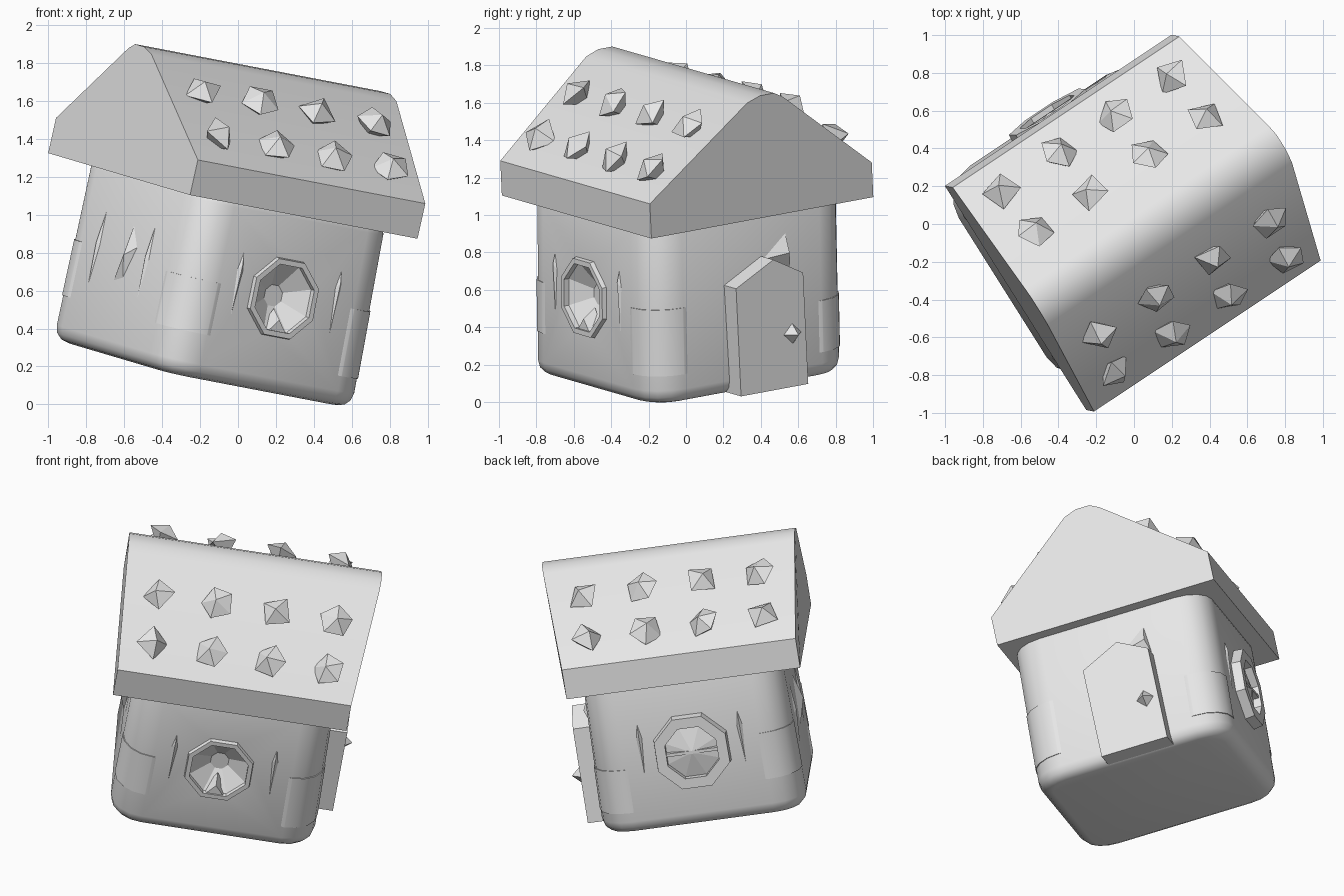
import bpy, bmesh, math, random
from mathutils import Matrix, Vector

if "Cube" in bpy.data.objects:
    bpy.data.objects.remove(bpy.data.objects["Cube"])

random.seed(4)
# tilted house frame: U along the ridge, V across it, W up; origin at eave height
W = Vector((0.217, -0.045, 0.975)).normalized()
U = Vector((0.822, 0.548, -0.158))
U = (U - W * U.dot(W)).normalized()
V = W.cross(U)
ROOF = Matrix.Translation((0.014, 0, 1.285)) @ Matrix((U, V, W)).transposed().to_4x4()
BODY = ROOF @ Matrix.Translation((0.02, -0.012, 0))
DOOR = ROOF @ Matrix.Translation((0.035, 0.005, 0))

grey = bpy.data.materials.new("plain grey")
grey.diffuse_color = (0.8, 0.8, 0.8, 1)
grey.use_nodes = True
grey.node_tree.nodes["Principled BSDF"].inputs["Base Color"].default_value = grey.diffuse_color


def finish(name, bm, smooth=None, frame=BODY):
    if frame is BODY:  # walls lean forward and narrow slightly towards the top
        for v in bm.verts:
            t = -v.co.z / 1.14
            v.co.x *= 0.965 + 0.035 * t
            v.co.y -= 0.045 * t
    bmesh.ops.recalc_face_normals(bm, faces=bm.faces)
    me = bpy.data.meshes.new(name)
    bm.to_mesh(me)
    bm.free()
    ob = bpy.data.objects.new(name, me)
    bpy.context.collection.objects.link(ob)
    ob.matrix_world = frame
    me.materials.append(grey)
    if smooth:
        bpy.ops.object.select_all(action='DESELECT')
        ob.select_set(True)
        bpy.context.view_layer.objects.active = ob
        bpy.ops.object.shade_smooth_by_angle(angle=math.radians(smooth))
    return ob


def prism(bm, loop_a, loop_b):
    """Solid between two matching loops of points."""
    a = [bm.verts.new(p) for p in loop_a]
    b = [bm.verts.new(p) for p in loop_b]
    bm.faces.new(a)
    bm.faces.new(b)
    for i in range(len(a)):
        j = (i + 1) % len(a)
        bm.faces.new((a[i], a[j], b[j], b[i]))
    bmesh.ops.recalc_face_normals(bm, faces=bm.faces)


def box(bm, lo, hi, round_upright=0):
    plan = [(lo[0], lo[1]), (hi[0], lo[1]), (hi[0], hi[1]), (lo[0], hi[1])]
    prism(bm, [(x, y, lo[2]) for x, y in plan], [(x, y, hi[2]) for x, y in plan])
    if round_upright:
        edges = [e for e in bm.edges
                 if abs((e.verts[0].co - e.verts[1].co).normalized().z) > 0.9]
        bmesh.ops.bevel(bm, geom=edges, offset=round_upright, segments=4,
                        profile=0.5, affect='EDGES')
        bmesh.ops.recalc_face_normals(bm, faces=bm.faces)


# walls: box with rounded uprights and rounded rims
H = 0.64
bm = bmesh.new()
box(bm, (-H, -H, -1.14), (H, H, -0.14), 0.2)
for z, r in ((-1.14, 0.08), (-0.14, 0.07)):
    rim = [e for e in bm.edges if all(abs(v.co.z - z) < 0.001 for v in e.verts)]
    bmesh.ops.bevel(bm, geom=rim, offset=r, segments=3, profile=0.5, affect='EDGES')
walls = finish("walls", bm, smooth=40)

# corner stones, barely proud of the walls
for i, (su, sv, lo, hi) in enumerate([(-1, -1, -0.9, -0.62), (1, -1, -0.98, -0.62),
                                      (1, 1, -1.0, -0.72), (-1, 1, -0.9, -0.6)]):
    bm = bmesh.new()
    c, r = 0.444, 0.2
    box(bm, (su * c - r, sv * c - r, lo), (su * c + r, sv * c + r, hi), 0.198)
    finish("corner_stone_%d" % i, bm, smooth=40)

# roof: solid gable with upright eaves and a blunt, slightly overhanging ridge
profile = [(-0.71, -0.19), (0.71, -0.19), (0.71, 0), (0.12, 0.465), (0.06, 0.497),
           (-0.03, 0.497), (-0.11, 0.47), (-0.71, 0)]
bm = bmesh.new()
prism(bm, [(-0.73 - 0.04 * max(w, 0) / 0.5, v, w) for v, w in profile],
      [(0.73 + 0.08 * max(w, 0) / 0.5, v, w) for v, w in profile])
finish("roof", bm, smooth=32, frame=ROOF)

# roof studs: two rows of four faceted lumps on each slope
for side in (-1, 1):
    for v, w in ((0.325, 0.34), (0.57, 0.14)):
        for k in range(4):
            bm = bmesh.new()
            n = random.choice((4, 5))
            ring = [bm.verts.new((0.105 * math.cos(a), 0.105 * math.sin(a),
                                  random.uniform(-0.01, 0.03)))
                    for a in (math.tau * i / n for i in range(n))]
            for z in (-0.09, 0.075):
                tip = bm.verts.new((0, 0, z))
                for i in range(n):
                    bm.faces.new((ring[i], ring[(i + 1) % n], tip))
            turn = (Matrix.Translation((-0.54 + 0.367 * k, side * v, w))
                    @ Matrix.Rotation(-side * 0.65, 4, 'X')
                    @ Matrix.Rotation(random.uniform(-0.4, 0.4), 4, 'Y')
                    @ Matrix.Rotation(random.uniform(0, 6), 4, 'Z'))
            bmesh.ops.transform(bm, matrix=turn, verts=bm.verts)
            finish("roof_stud", bm, frame=ROOF)


def rings(bm, profile, side, sides=8):
    """Octagonal loops (radius, outward offset) around the middle of a wall."""
    cu, cw = (-0.02, -0.635) if side < 0 else (0, -0.65)
    return [[bm.verts.new((cu + r * math.cos(a), side * (H + out), cw + r * math.sin(a)))
             for a in (math.tau * (i + 0.5) / sides for i in range(sides))]
            for r, out in profile]


def skin(bm, loops):
    for a, b in zip(loops, loops[1:]):
        for i in range(len(a)):
            j = (i + 1) % len(a)
            bm.faces.new((a[i], a[j], b[j], b[i]))


def dish(name, profile, side):
    bm = bmesh.new()
    loops = rings(bm, profile, side)
    skin(bm, loops)
    bm.faces.new(loops[0])
    bm.faces.new(loops[-1])
    return finish(name, bm)


# round windows: a thin frame around a sunken bowl in front, a domed pane at the back
cutter = dish("window_cutter", [(0.2, 0.1), (0.2, 0), (0.06, -0.09)], -1)
cutter.hide_render = True
cutter.hide_viewport = True
cut = walls.modifiers.new("window", 'BOOLEAN')
cut.object, cut.operation, cut.solver = cutter, 'DIFFERENCE', 'EXACT'
for side, name, outer, out, inner in ((-1, "front", 0.23, 0.025, 0.19),
                                      (1, "back", 0.255, 0.06, 0.175)):
    bm = bmesh.new()
    loops = rings(bm, [(outer, -0.03), (outer - 0.01, out), (inner, out), (inner, -0.02)],
                  side)
    skin(bm, loops + loops[:1])
    finish(name + "_window_frame", bm)
dish("back_window_pane", [(0.18, -0.02), (0.18, 0.01), (0.01, 0.05)], 1)
bm = bmesh.new()
box(bm, (-0.17, H, -0.66), (0.17, H + 0.05, -0.64))
finish("back_window_bar", bm)
# small peak on the sill of the front window
bm = bmesh.new()
prism(bm, [(-0.09, -H + 0.06, -0.82), (0.05, -H + 0.06, -0.82), (-0.02, -H + 0.06, -0.7)],
      [(-0.08, -H - 0.015, -0.82), (0.04, -H - 0.015, -0.82), (-0.02, -H - 0.015, -0.75)])
finish("front_window_peak", bm)

# door: thick slab with a pointed top, and its knob
door = [(-0.215, -1.13), (0.215, -1.13), (0.215, -0.52), (0.03, -0.42), (-0.215, -0.54)]
bm = bmesh.new()
prism(bm, [(0.55, v, w) for v, w in door], [(0.73, v, w) for v, w in door])
finish("door", bm, frame=DOOR)
bm = bmesh.new()
bmesh.ops.create_cone(bm, segments=4, radius1=0.055, radius2=0, depth=0.06, cap_ends=True,
                      matrix=Matrix.Translation((0.76, 0.13, -0.84))
                      @ Matrix.Rotation(math.pi / 2, 4, 'Y'))
finish("door_knob", bm, frame=DOOR)


def sliver(name, base, tip):
    """Thin wedge on a wall: a base outline and a raised point."""
    bm = bmesh.new()
    b = [bm.verts.new(p) for p in base]
    t = bm.verts.new(tip)
    bm.faces.new(b)
    for i in range(len(b)):
        bm.faces.new((b[i], b[(i + 1) % len(b)], t))
    finish(name, bm)


# plaster ridges on the walls
sliver("door_ridge", [(0.62, 0.0, -0.45), (0.62, 0.26, -0.55), (0.62, 0.22, -0.27)],
       (0.68, 0.22, -0.42))
sliver("side_ridge", [(-0.62, -0.02, -0.36), (-0.62, 0.1, -0.82), (-0.62, -0.02, -0.78),
                      (-0.62, -0.13, -0.52)], (-0.68, -0.05, -0.6))
for v in (-0.22, 0.27):
    sliver("side_crease", [(-0.63, v - 0.02, -0.3), (-0.63, v + 0.04, -0.6),
                           (-0.63, v + 0.02, -0.95), (-0.63, v - 0.03, -0.6)],
           (-0.655, v, -0.58))
for side in (-1, 1):
    for u in (-0.32, 0.32):
        sliver("window_crease", [(u - 0.03, side * 0.63, -0.55), (u, side * 0.63, -0.4),
                                 (u + 0.03, side * 0.63, -0.55), (u, side * 0.63, -0.95)],
               (u, side * 0.655, -0.5))
